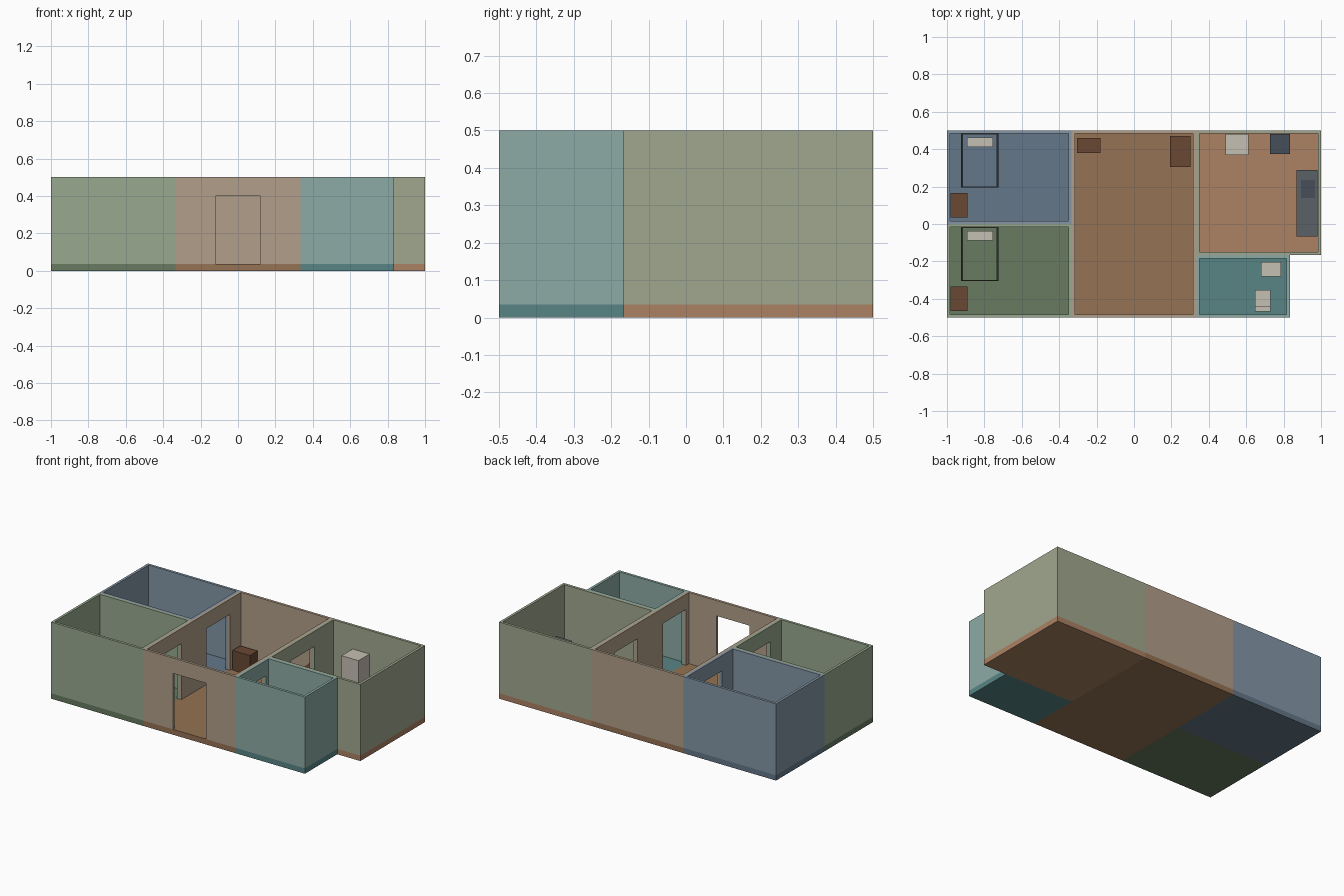
import bpy

if "Cube" in bpy.data.objects:
    bpy.data.objects.remove(bpy.data.objects["Cube"])

H = 0.5          # wall top
F = 0.035        # floor slab top
T = 0.0167       # wall thickness of each room
A, B = 1 / 3, 1 / 6
DOOR_W, DOOR_TOP = 0.24, 0.40


def mat(name, r, g, b):
    m = bpy.data.materials.new(name)
    m.diffuse_color = (*[(min(c * 1.08, 255) / 255) ** 2.2 for c in (r, g, b)], 1)
    m.use_nodes = True
    m.node_tree.nodes["Principled BSDF"].inputs["Base Color"].default_value = m.diffuse_color
    return m


def box(name, x0, x1, y0, y1, z0, z1, m=None):
    vs = [(x, y, z) for z in (z0, z1) for x, y in ((x0, y0), (x1, y0), (x1, y1), (x0, y1))]
    fs = [(3, 2, 1, 0), (4, 5, 6, 7), (0, 1, 5, 4), (1, 2, 6, 5), (2, 3, 7, 6), (3, 0, 4, 7)]
    me = bpy.data.meshes.new(name)
    me.from_pydata(vs, [], fs)
    ob = bpy.data.objects.new(name, me)
    bpy.context.collection.objects.link(ob)
    if m:
        me.materials.append(m)
    return ob


def cut(ob, cutter):
    mod = ob.modifiers.new("cut", 'BOOLEAN')
    mod.operation, mod.solver, mod.object = 'DIFFERENCE', 'EXACT', cutter
    bpy.context.view_layer.objects.active = ob
    bpy.ops.object.modifier_apply(modifier=mod.name)
    bpy.data.objects.remove(cutter)


# Door openings: x0, x1, y0, y1
W = DOOR_W / 2
doors = {
    "front": (-W, W, -0.54, -0.46),
    "back_bed": (-A - 0.04, -A + 0.04, 0.25 - W, 0.25 + W),
    "front_bed": (-A - 0.04, -A + 0.04, -0.25 - W, -0.25 + W),
    "kitchen": (A - 0.04, A + 0.04, B - W, B + W),
    "bath": (A - 0.04, A + 0.04, -A - W, -A + W),
}

# Rooms: extents, floor colour, wall colour, doors
rooms = {
    "back_bedroom": ((-1, -A, 0, 0.5), (92, 110, 126), (122, 138, 152), ["back_bed"]),
    "front_bedroom": ((-1, -A, -0.5, 0), (95, 113, 90), (140, 155, 131), ["front_bed"]),
    "living_room": ((-A, A, -0.5, 0.5), (137, 105, 78), (163, 146, 127),
                    ["front", "back_bed", "front_bed", "kitchen", "bath"]),
    "kitchen": ((A, 1, -B, 0.5), (158, 119, 92), (147, 154, 131), ["kitchen"]),
    "bathroom": ((A, 5 / 6, -0.5, -B), (82, 122, 122), (130, 157, 151), ["bath"]),
}
floor_mats = {}
for name, ((x0, x1, y0, y1), fc, wc, openings) in rooms.items():
    floor_mats[name] = mat(name + "_floor", *fc)
    box(name + "_floor", x0, x1, y0, y1, 0, F, floor_mats[name])
    walls = box(name + "_walls", x0, x1, y0, y1, F, H, mat(name + "_wall", *wc))
    cut(walls, box("void", x0 + T, x1 - T, y0 + T, y1 - T, 0, 0.6))
    for d in openings:
        cut(walls, box("opening", *doors[d], 0, DOOR_TOP))

wood = mat("dark_wood", 98, 68, 52)
frame = mat("bed_frame", 50, 42, 38)
white = mat("white_enamel", 182, 176, 165)
slate = mat("counter_slate", 84, 90, 94)
dark = mat("dark_metal", 66, 74, 82)

# Beds and dressers, same layout in both bedrooms
for name, y in (("back_bedroom", 0), ("front_bedroom", -0.5)):
    box(name + "_bed_frame", -0.925, -0.725, y + 0.195, y + 0.483, F, 0.10, frame)
    box(name + "_mattress", -0.918, -0.732, y + 0.199, y + 0.482, 0.10, 0.13, floor_mats[name])
    box(name + "_pillow", -0.893, -0.755, y + 0.412, y + 0.463, 0.13, 0.15, white)
    box(name + "_dresser", -0.98, -0.89, y + 0.035, y + 0.167, F, 0.17, wood)

# Living room furniture
box("side_cabinet", -0.305, -0.18, 0.38, 0.46, F, 0.164, wood)
box("sideboard", 0.192, 0.302, 0.305, 0.47, F, 0.18, wood)

# Kitchen: fridge, stove, counter with sink
box("fridge", 0.49, 0.612, 0.368, 0.482, F, 0.347, white)
box("stove", 0.727, 0.833, 0.375, 0.482, F, 0.20, dark)
counter = box("counter", 0.87, 0.982, -0.067, 0.29, F, 0.195, slate)
box("sink", 0.893, 0.967, 0.14, 0.235, 0.195, 0.20, dark)

# Bathroom: wash basin and toilet
box("wash_basin", 0.68, 0.785, -0.28, -0.203, F, 0.17, white)
box("toilet_bowl", 0.647, 0.73, -0.44, -0.352, F, 0.11, white)
box("toilet_tank", 0.647, 0.73, -0.467, -0.44, F, 0.18, white)
